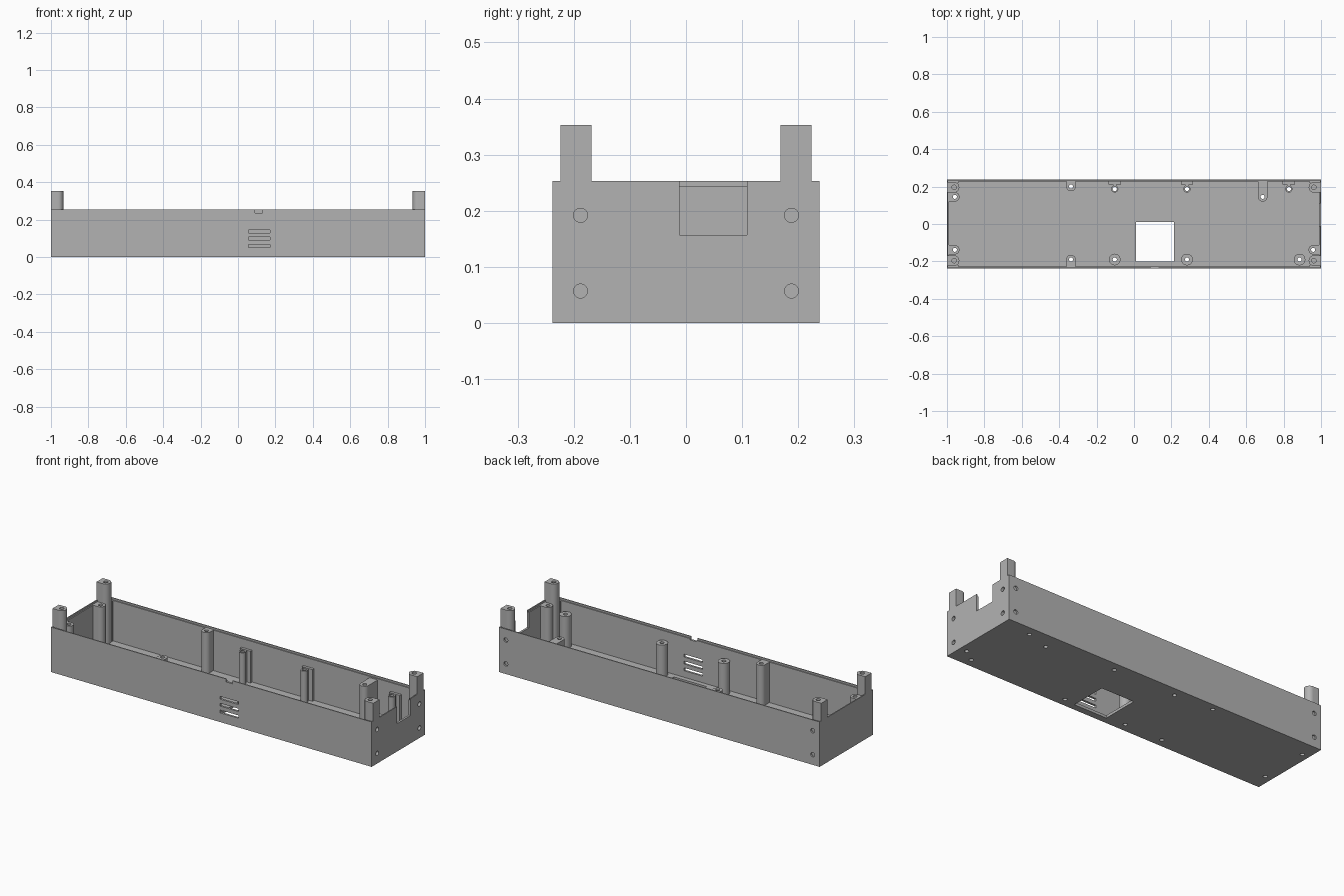
import bpy
import bmesh
from mathutils import Matrix, Vector

if "Cube" in bpy.data.objects:
    bpy.data.objects.remove(bpy.data.objects["Cube"])

GREY = (0.45, 0.45, 0.45, 1)
grey = bpy.data.materials.new("plain grey")
grey.use_nodes = True
grey.diffuse_color = GREY
grey.node_tree.nodes["Principled BSDF"].inputs["Base Color"].default_value = GREY

L, W, H = 1.0, 0.238, 0.253       # half length, half width, rim height
IX, IY = 0.988, 0.226             # inner faces of the walls
FLOOR, LEDGE, LOW, TALL = 0.015, 0.243, 0.194, 0.353


def box(bm, x0, x1, y0, y1, z0, z1):
    size = Vector((x1 - x0, y1 - y0, z1 - z0))
    mid = Vector((x0 + x1, y0 + y1, z0 + z1)) / 2
    m = Matrix.Translation(mid) @ Matrix.Diagonal((*size, 1))
    bmesh.ops.create_cube(bm, size=1, matrix=m)


def rod(bm, centre, r, length, axis="Z"):
    turn = {"X": Matrix.Rotation(1.5707963, 4, "Y"),
            "Y": Matrix.Rotation(1.5707963, 4, "X"), "Z": Matrix()}[axis]
    bmesh.ops.create_cone(bm, cap_ends=True, segments=32, radius1=r, radius2=r,
                          depth=length, matrix=Matrix.Translation(centre) @ turn)


def finish(name, bm):
    mesh = bpy.data.meshes.new(name)
    bm.to_mesh(mesh)
    bm.free()
    mesh.materials.append(grey)
    ob = bpy.data.objects.new(name, mesh)
    bpy.context.collection.objects.link(ob)
    return ob


def boolean(ob, other, operation="DIFFERENCE"):
    mod = ob.modifiers.new("boolean", "BOOLEAN")
    mod.operation, mod.object, mod.solver = operation, other, "EXACT"
    mod.use_self = True
    bpy.context.view_layer.objects.active = ob
    bpy.ops.object.modifier_apply(modifier=mod.name)


# Tray shell with a stepped rim
bm = bmesh.new()
box(bm, -L, L, -W, W, 0, H)
shell = finish("tray_shell", bm)
bm = bmesh.new()
box(bm, -IX, IX, -IY, IY, FLOOR, 0.4)
cavity = finish("cavity_cutter", bm)
bm = bmesh.new()
box(bm, -IX - 0.006, IX + 0.006, -IY - 0.006, IY + 0.006, LEDGE, 0.4)
step = finish("rim_cutter", bm)

# Floor window, front vents, latch notch and end wall cutout
bm = bmesh.new()
box(bm, 0.01, 0.215, -0.2, 0.01, -0.1, 0.1)
for z in (0.06, 0.098, 0.137):
    box(bm, 0.055, 0.17, -0.3, -0.21, z - 0.008, z + 0.008)
box(bm, 0.092, 0.132, -0.3, -0.21, 0.236, 0.3)
box(bm, 0.96, 1.1, -0.012, 0.109, 0.157, 0.4)
openings = finish("opening_cutter", bm)

posts = []
drill = bmesh.new()


def post(name, x, y, r, top, reach=None):
    """Screw post, optionally joined to a wall by a straight rib."""
    bm = bmesh.new()
    rod(bm, (x, y, (top + 0.006) / 2), r, top - 0.006)
    ob = finish(name, bm)
    if reach:
        bm = bmesh.new()
        if reach == "back":
            box(bm, x - r, x + r, y, IY + 0.005, 0.006, top)
        elif reach == "front":
            box(bm, x - r, x + r, -IY - 0.005, y, 0.006, top)
        else:
            xs = sorted((x, (IX + 0.005) * (1 if x > 0 else -1)))
            box(bm, *xs, y - r, y + r, 0.006, top)
        rib = finish("rib_cutter", bm)
        boolean(ob, rib, "UNION")
        bpy.data.objects.remove(rib)
    rod(drill, (x, y, 0.1), 0.011, 0.5)
    posts.append(ob)
    return ob


# Round posts along the front, ribbed posts at the walls
for x in (-0.103, 0.283, 0.885):
    post("front_round_post", x, -0.19, 0.031, LOW)
post("front_ribbed_post", -0.337, -0.19, 0.025, LEDGE, "front")
post("back_ribbed_post", -0.337, 0.2, 0.025, LEDGE, "back")
post("long_rib_post", 0.688, 0.145, 0.025, 0.236, "back")
for x, y in ((-0.958, 0.145), (-0.958, -0.138), (0.958, -0.138)):
    post("end_post", x, y, 0.025, LEDGE, "end")

# Slim posts held by a web and a cross plate
for x in (-0.103, 0.283, 0.828):
    posts.append(post("slim_post", x, 0.187, 0.019, LOW))
    posts.pop()
    bm = bmesh.new()
    box(bm, x - 0.01, x + 0.01, 0.201, 0.212, 0.006, LOW - 0.002)
    box(bm, x - 0.033, x + 0.033, 0.211, IY + 0.004, 0.006, LOW)
    finish("slim_post_bracket", bm)

# Tall corner posts, rounded toward the inside
for sx in (-1, 1):
    for sy in (-1, 1):
        x, y, r = sx * 0.962, sy * 0.196, 0.028
        bm = bmesh.new()
        rod(bm, (x, y, (TALL + 0.006) / 2), r, TALL - 0.006)
        corner = finish("corner_post", bm)
        bm = bmesh.new()
        box(bm, *sorted((x, sx * L)), y - r, y + r, 0.006, TALL)
        half = finish("half_cutter", bm)
        boolean(corner, half, "UNION")
        bpy.data.objects.remove(half)
        posts.append(corner)
        # filler between the post and the long wall
        bm = bmesh.new()
        box(bm, *sorted((sx * 0.938, sx * 0.99)),
            *sorted((sy * 0.218, sy * 0.229)), 0.006, LEDGE)
        finish("corner_filler", bm)
        rod(drill, (x, y, 0.335), 0.012, 0.1)

# Blind screw holes in the back wall and the notched end wall
for z in (0.057, 0.192):
    for s in (-1, 1):
        rod(drill, (s * 0.957, 0.23, z), 0.0125, 0.05, "Y")
        rod(drill, (1.0, s * 0.188, z), 0.0125, 0.05, "X")
holes = finish("hole_cutter", drill)

for cutter in (cavity, step, openings, holes):
    boolean(shell, cutter)
for ob in posts:
    boolean(ob, holes)
for cutter in (cavity, step, openings, holes):
    bpy.data.objects.remove(cutter)

# Smooth the round parts, keep edges sharp
bpy.ops.object.select_all(action="DESELECT")
for ob in posts + [shell]:
    ob.select_set(True)
bpy.context.view_layer.objects.active = shell
bpy.ops.object.shade_smooth_by_angle()
